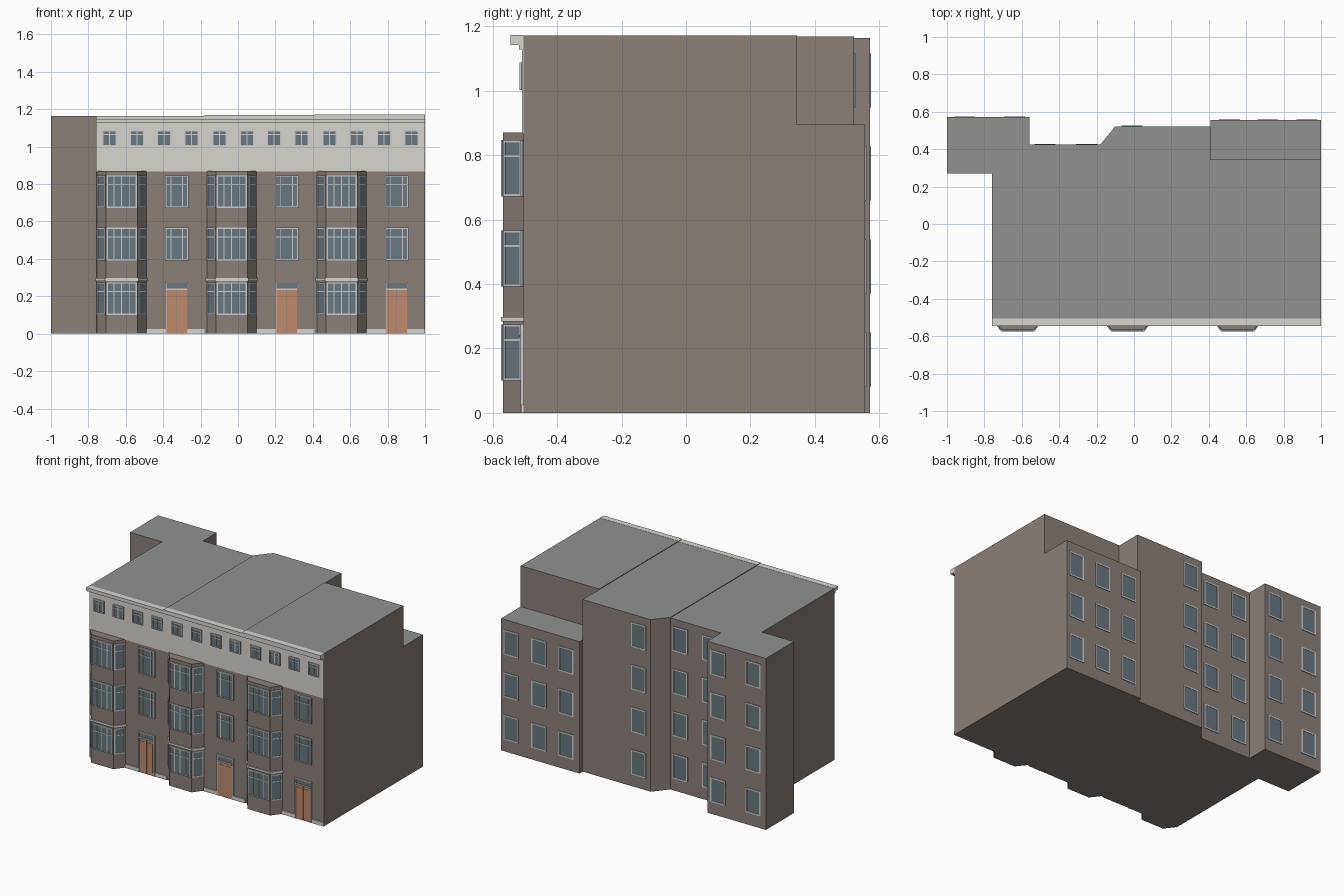
import bpy, bmesh, math
from mathutils import Matrix

if "Cube" in bpy.data.objects:
    bpy.data.objects.remove(bpy.data.objects["Cube"])

def mat(name, r, g, b):
    m = bpy.data.materials.new(name)
    m.diffuse_color = (r, g, b, 1)
    m.use_nodes = True
    m.node_tree.nodes["Principled BSDF"].inputs["Base Color"].default_value = m.diffuse_color
    return m

BRICK = mat("brick", .26, .215, .19)
WHITE = mat("white_render", .68, .66, .62)
ROOF = mat("roof_grey", .28, .29, .28)
GLASS = mat("glass", .14, .19, .22)
FRAME = mat("frame", .52, .54, .54)
WOOD = mat("door_wood", .52, .25, .15)

def add_object(name, mesh, loc=(0, 0, 0), rot=0):
    ob = bpy.data.objects.new(name, mesh)
    ob.location = loc
    ob.rotation_euler = (0, 0, rot)
    bpy.context.collection.objects.link(ob)
    return ob

def prism(name, outline, z0, z1, side, top=None):
    """Extrude a counter-clockwise outline; top faces may differ in material."""
    bm = bmesh.new()
    base = bm.faces.new([bm.verts.new((x, y, z0)) for x, y in outline])
    ext = bmesh.ops.extrude_face_region(bm, geom=[base], use_keep_orig=True)
    for v in ext["geom"]:
        if isinstance(v, bmesh.types.BMVert):
            v.co.z = z1
    bmesh.ops.recalc_face_normals(bm, faces=bm.faces)
    for f in bm.faces:
        f.material_index = int(top is not None and f.normal.z > .9)
    me = bpy.data.meshes.new(name)
    bm.to_mesh(me)
    bm.free()
    me.materials.append(side)
    if top:
        me.materials.append(top)
    return add_object(name, me)

def box(name, x0, x1, y0, y1, z0, z1, m, top=None):
    return prism(name, [(x0, y0), (x1, y0), (x1, y1), (x0, y1)], z0, z1, m, top)

def panel_mesh(name, parts, mats):
    """Boxes (x0, x1, depth, z0, z1, material) standing out of a wall at y = 0."""
    bm = bmesh.new()
    for x0, x1, d, z0, z1, mi in parts:
        mx = Matrix.Translation(((x0 + x1) / 2, -d / 2, (z0 + z1) / 2)) @ \
            Matrix.Diagonal((x1 - x0, d, z1 - z0, 1))
        vs = bmesh.ops.create_cube(bm, size=1, matrix=mx)["verts"]
        for f in {f for v in vs for f in v.link_faces}:
            f.material_index = mi
    me = bpy.data.meshes.new(name)
    bm.to_mesh(me)
    bm.free()
    for m in mats:
        me.materials.append(m)
    return me

def window_mesh(name, w, h, bars=(), transom=None, t=.007, d=.007):
    """Glass pane, surrounding frame, vertical bars and optional transom."""
    a = w / 2
    parts = [(-a, a, d * .5, 0, h, 0),
             (-a, -a + t, d, 0, h, 1), (a - t, a, d, 0, h, 1),
             (-a + t, a - t, d, 0, t, 1), (-a + t, a - t, d, h - t, h, 1)]
    parts += [(b * a - t * .35, b * a + t * .35, d * .9, t, h - t, 1) for b in bars]
    if transom:
        parts.append((-a + t, a - t, d * .85, h * transom - t * .4, h * transom + t * .4, 1))
    return panel_mesh(name, parts, [GLASS, FRAME])

FRONT = -.505
# Terrace sections: x range and roof height
sections = [(-.76, -.18, 1.164), (-.18, .41, 1.168), (.41, 1.0, 1.172)]

# Main bodies
prism("left_house", [(-.76, FRONT), (-.18, FRONT), (-.18, .425), (-.56, .425), (-.56, .571),
                     (-1, .571), (-1, .27), (-.76, .27)], 0, sections[0][2], BRICK, ROOF)
prism("middle_house", [(-.18, FRONT), (.41, FRONT), (.41, .522), (-.10, .522), (-.18, .425)],
      0, sections[1][2], BRICK, ROOF)
box("right_house", .41, 1, FRONT, .345, 0, sections[2][2], BRICK, ROOF)
box("rear_extension", .41, 1, .345, .556, 0, .895, BRICK, ROOF)

# Window and door types
bay_front = window_mesh("bay_front_window", .162, .175, (-.5, 0, .5), .72)
bay_side = window_mesh("bay_side_window", .072, .175, (), .72, d=.005)
sash = window_mesh("front_window", .125, .175, (-.5, .5), .72, d=.01)
attic = window_mesh("attic_window", .078, .085, (0,), .72, d=.01)
rear = window_mesh("rear_window", .112, .168, d=.004, t=.009)
door = panel_mesh("door", [
    (-.055, -.001, .005, 0, .233, 0), (.001, .055, .005, 0, .233, 0),
    (-.046, -.010, .007, .02, .215, 0), (.010, .046, .007, .02, .215, 0),
    (-.062, -.055, .009, 0, .276, 1), (.055, .062, .009, 0, .276, 1),
    (-.055, .055, .012, .233, .242, 1), (-.055, .055, .005, .242, .27, 2),
    (-.055, .055, .009, .27, .276, 1)], [WOOD, FRAME, GLASS])

def bay_outline(cx, grow=0):
    b, f, y = .132 + grow, .084 + grow * .7, -.568 - grow
    return [(cx - b, FRONT), (cx - f, y), (cx + f, y), (cx + b, FRONT)]

floors = [.10, .392, .672]
slant = math.atan2(.063, .048)
for i, (x0, x1, top) in enumerate(sections):
    n = i + 1
    shift = .588 * i
    # White attic storey and stepped cornice
    box(f"attic_band_{n}", x0, x1, FRONT - .004, FRONT, .868, 1.14, WHITE)
    box(f"cornice_{n}", x0, x1, -.545, FRONT, 1.142, top + .001, WHITE)
    box(f"cornice_step_{n}", x0, x1, -.518, FRONT, 1.128, 1.142, WHITE)
    for k in range(4):
        add_object(f"attic_window_{n}_{k}", attic, (-.686 + .1455 * k + shift, FRONT - .002, 1.003))
    # Bay with ledge and three storeys of windows
    cx = -.622 + shift
    prism(f"bay_{n}", bay_outline(cx), 0, .87, BRICK)
    prism(f"bay_ledge_{n}", bay_outline(cx, .007), .283, .297, WHITE)
    for k, z in enumerate(floors):
        add_object(f"bay_window_{n}_{k}", bay_front, (cx, -.568, z))
        for s in (-1, 1):
            add_object(f"bay_side_window_{n}_{k}", bay_side,
                       (cx + s * .108, -.5365, z), s * slant)
    # Door with windows above
    dx = -.328 + shift
    add_object(f"door_{n}", door, (dx, FRONT, 0))
    for k, z in enumerate(floors[1:]):
        add_object(f"front_window_{n}_{k}", sash, (dx, FRONT, z))
    # Plinth strips either side of the door
    box(f"plinth_a_{n}", cx + .132, dx - .062, FRONT - .006, FRONT, 0, .026, WHITE)
    box(f"plinth_b_{n}", dx + .062, x1, FRONT - .006, FRONT, 0, .026, WHITE)

# Rear windows: wall y, storeys, column centres
for y, count, cols in [(.571, 4, (-.64, -.905)), (.425, 4, (-.255, -.475)),
                       (.522, 4, (-.01,)), (.556, 3, (.51, .715, .924))]:
    for x in cols:
        for k in range(count):
            add_object("rear_window", rear, (x, y, .082 + .2885 * k), math.pi)
